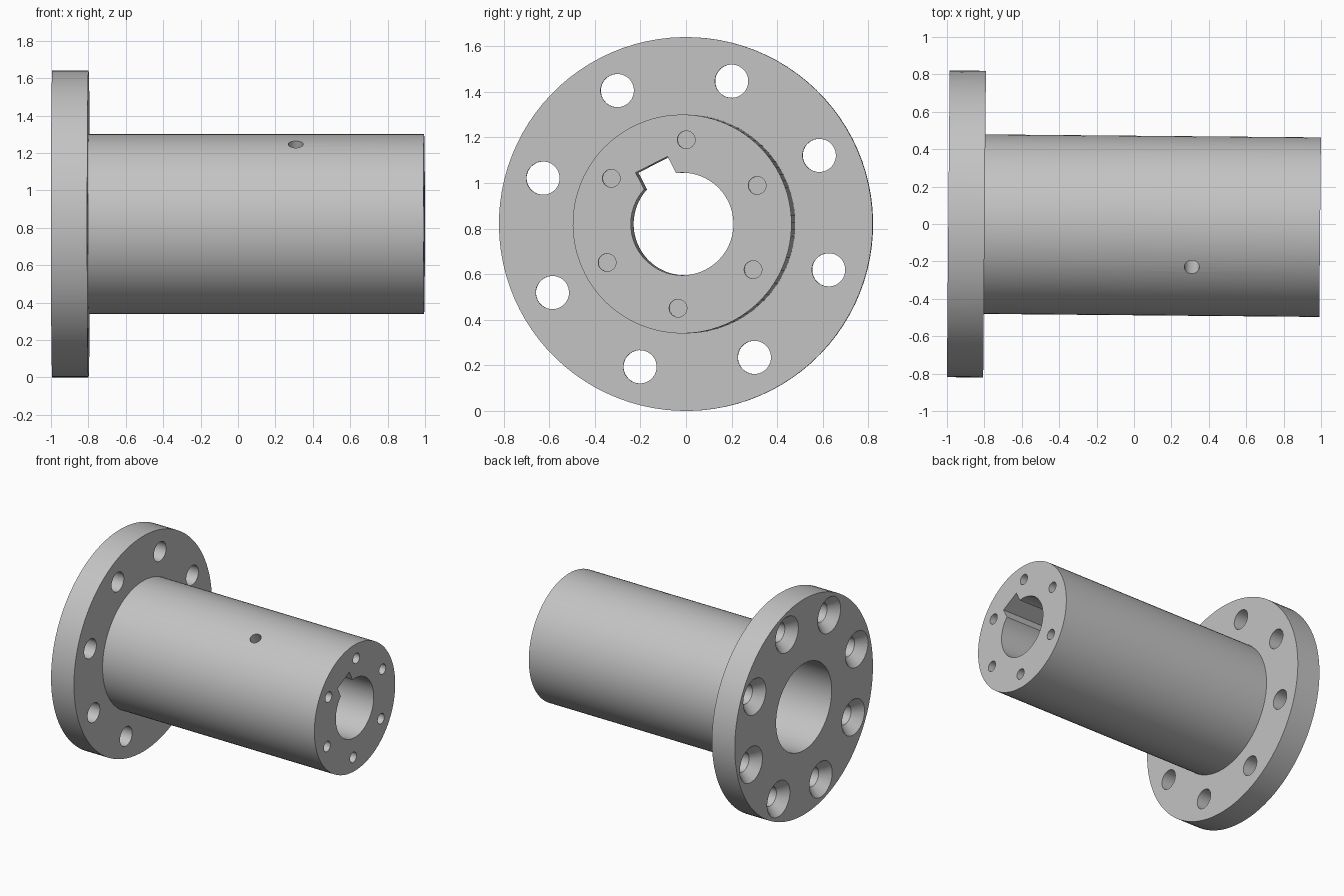
import bpy
import bmesh
from math import cos, sin, tau, radians
from mathutils import Matrix, Vector

cube = bpy.data.objects.get("Cube")
if cube:
    bpy.data.objects.remove(cube, do_unlink=True)

steel = bpy.data.materials.new("grey steel")
steel.use_nodes = True
grey = (0.55, 0.55, 0.55, 1)
steel.diffuse_color = grey
steel.node_tree.nodes["Principled BSDF"].inputs["Base Color"].default_value = grey

END = 0.994          # half length of the part along its axis
FLANGE_FACE = -0.80  # inner face of the flange


def lathe(bm, profile, centre=(0, 0), steps=32):
    """Spin a closed (x, radius) profile about an axis parallel to x."""
    cy, cz = centre
    rings = []
    for i in range(steps):
        a = tau * i / steps
        rings.append([bm.verts.new((x, cy + r * cos(a), cz + r * sin(a))) for x, r in profile])
    n = len(profile)
    for i in range(steps):
        here, after = rings[i], rings[(i + 1) % steps]
        for j in range(n):
            k = (j + 1) % n
            bm.faces.new((here[j], here[k], after[k], after[j]))


def pin(bm, profile, centre, steps=32):
    """Solid plug: stacked circles along x with capped ends."""
    cy, cz = centre
    rings = []
    for x, r in profile:
        rings.append([bm.verts.new((x, cy + r * cos(tau * i / steps), cz + r * sin(tau * i / steps)))
                      for i in range(steps)])
    for a, b in zip(rings, rings[1:]):
        for i in range(steps):
            k = (i + 1) % steps
            bm.faces.new((a[i], a[k], b[k], b[i]))
    bm.faces.new(rings[0])
    bm.faces.new(rings[-1])


def finish(bm, name):
    bmesh.ops.recalc_face_normals(bm, faces=bm.faces)
    mesh = bpy.data.meshes.new(name)
    bm.to_mesh(mesh)
    bm.free()
    mesh.materials.append(steel)
    obj = bpy.data.objects.new(name, mesh)
    bpy.context.collection.objects.link(obj)
    return obj


def ring_points(count, radius):
    return [(radius * cos(tau * i / count), radius * sin(tau * i / count)) for i in range(count)]


# Flanged sleeve with a stepped bore
bm = bmesh.new()
lathe(bm, [(-END, 0.33), (-END, 0.82), (FLANGE_FACE, 0.82), (FLANGE_FACE, 0.48),
           (END, 0.48), (END, 0.225), (-0.37, 0.225), (-0.37, 0.33)], steps=96)
sleeve = finish(bm, "flanged_sleeve")

# Countersunk flange holes and blind holes in the sleeve end
bm = bmesh.new()
for p in ring_points(8, 0.658):
    pin(bm, [(-END - 0.01, 0.144), (-END + 0.07, 0.073), (FLANGE_FACE + 0.05, 0.073)], p)
for p in ring_points(6, 0.37):
    pin(bm, [(END - 0.25, 0.039), (END + 0.05, 0.039)], p, 24)
bolt_cutter = finish(bm, "bolt_hole_cutter")

# Keyway along the narrow bore
bm = bmesh.new()
box = Matrix.Translation((0.3, 0, 0.193)) @ Matrix.Diagonal((1.6, 0.157, 0.2, 1))
bmesh.ops.create_cube(bm, size=1, matrix=box)
key_cutter = finish(bm, "keyway_cutter")

# Set screw hole down into the keyway
bm = bmesh.new()
bmesh.ops.create_cone(bm, cap_ends=True, segments=24, radius1=0.04, radius2=0.04,
                      depth=0.4, matrix=Matrix.Translation((0.31, 0, 0.42)))
screw_cutter = finish(bm, "set_screw_cutter")

# Cut, then drop the helpers
bpy.ops.object.select_all(action="DESELECT")
bpy.context.view_layer.objects.active = sleeve
sleeve.select_set(True)
for cutter in (bolt_cutter, key_cutter, screw_cutter):
    cutter.hide_render = True
    mod = sleeve.modifiers.new(cutter.name, "BOOLEAN")
    mod.operation = "DIFFERENCE"
    mod.solver = "EXACT"
    mod.object = cutter
    bpy.ops.object.modifier_apply(modifier=mod.name)
    bpy.data.objects.remove(cutter, do_unlink=True)
bpy.ops.object.shade_smooth_by_angle(angle=radians(25))

# Roll the hole pattern, add the slight yaw and stand it on the ground
sleeve.rotation_euler = (radians(27.2), 0, -0.009)
sleeve.location = Vector((0.001, -0.008, 0.82))
